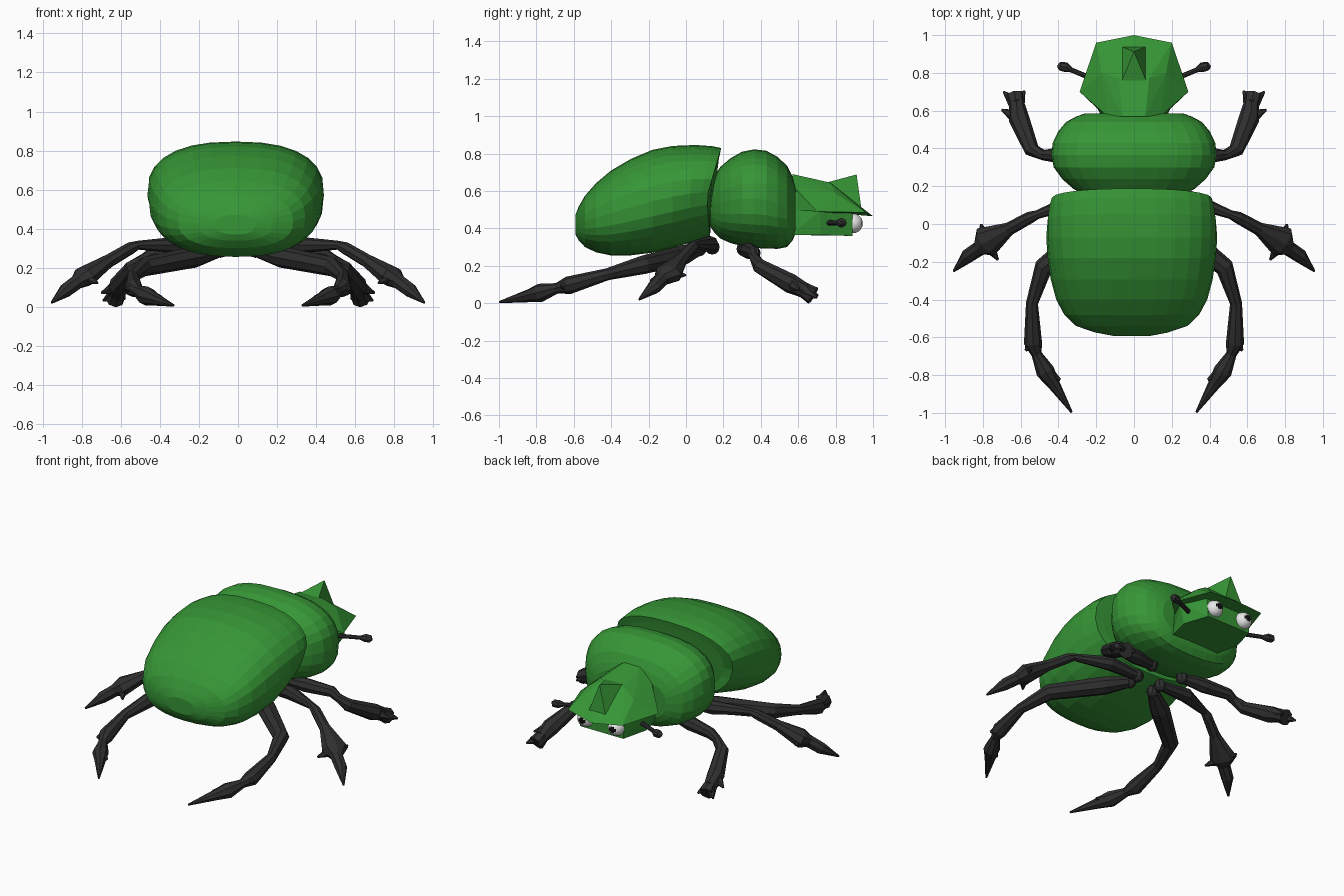
import bpy, bmesh, math
from mathutils import Vector

if "Cube" in bpy.data.objects:
    bpy.data.objects.remove(bpy.data.objects["Cube"])


def material(name, rgb):
    m = bpy.data.materials.new(name)
    m.diffuse_color = (*rgb, 1)
    m.use_nodes = True
    m.node_tree.nodes["Principled BSDF"].inputs["Base Color"].default_value = m.diffuse_color
    return m


GREEN = material("beetle green", (0.037, 0.305, 0.037))
DARK = material("leg charcoal", (0.028, 0.028, 0.028))
WHITE = material("eye white", (0.8, 0.8, 0.8))
BLACK = material("pupil black", (0.004, 0.004, 0.004))


def finish(bm, name, mat):
    bmesh.ops.recalc_face_normals(bm, faces=bm.faces)
    me = bpy.data.meshes.new(name)
    bm.to_mesh(me)
    bm.free()
    me.materials.append(mat)
    ob = bpy.data.objects.new(name, me)
    bpy.context.collection.objects.link(ob)
    return ob


def smooth_path(ctrl, steps=2):
    """Catmull-Rom curve through control points of any dimension."""
    c = [ctrl[0], *ctrl, ctrl[-1]]
    out = []
    for a, b, d, e in zip(c, c[1:], c[2:], c[3:]):
        for k in range(steps):
            t = k / steps
            out.append([q + t / 2 * (r - p + t * (2 * p - 5 * q + 4 * r - s + t * (3 * (q - r) + s - p)))
                        for p, q, r, s in zip(a, b, d, e)])
    return out + [list(ctrl[-1])]


def loft(bm, rings):
    """Skin a list of closed point rings and cap both ends."""
    vs = [[bm.verts.new(p) for p in r] for r in rings]
    n = len(vs[0])
    for a, b in zip(vs, vs[1:]):
        for i in range(n):
            bm.faces.new((a[i], a[(i + 1) % n], b[(i + 1) % n], b[i]))
    bm.faces.new(vs[0])
    bm.faces.new(vs[-1])


def body(name, ctrl, power, lip=lambda y, z: 0, tuck=lambda y, z: 1, sides=28):
    """Rounded shell lofted along y from (y, half width, top, bottom)."""
    rings = []
    for y, w, zt, zb in smooth_path(ctrl):
        ring = []
        for i in range(sides):
            a = 2 * math.pi * i / sides
            c, s = math.cos(a), math.sin(a)
            x = w * math.copysign(abs(c) ** (2 / power), c)
            z = (zt + zb) / 2 + (zt - zb) / 2 * math.copysign(abs(s) ** (2 / power), s)
            ring.append(Vector((x * tuck(y, z), y + lip(y, z), z)))
        rings.append(ring)
    # Front closes with a smaller ring
    mid = sum(rings[-1], Vector()) / sides
    rings.append([mid.lerp(p, 0.85) for p in rings[-1]])
    bm = bmesh.new()
    loft(bm, rings)
    return finish(bm, name, GREEN)


def tube(bm, path, sides=8):
    """Limb through (x, y, z, half width) points, flatter where it is widest."""
    pts = [Vector(p[:3]) for p in path]
    rings = []
    for i, p in enumerate(path):
        t = (pts[min(i + 1, len(pts) - 1)] - pts[max(i - 1, 0)]).normalized()
        side = t.cross(Vector((0, 0, 1))).normalized()
        up = side.cross(t)
        h = min(p[3], 0.02 + p[3] * 0.6, 0.055)
        rings.append([pts[i] + side * p[3] * math.cos(k * 2 * math.pi / sides)
                      + up * h * math.sin(k * 2 * math.pi / sides) for k in range(sides)])
    loft(bm, rings)


def hull(name, pts):
    """Faceted solid from points on the right side, mirrored across x."""
    bm = bmesh.new()
    for x, y, z in pts:
        for sx in ((1, -1) if x else (1,)):
            bm.verts.new((x * sx, y, z))
    bmesh.ops.convex_hull(bm, input=bm.verts)
    bmesh.ops.delete(bm, geom=[v for v in bm.verts if not v.link_faces], context='VERTS')
    return finish(bm, name, GREEN)


def ball(bm, c, r, u, v):
    res = bmesh.ops.create_uvsphere(bm, u_segments=u, v_segments=v, radius=r)
    bmesh.ops.translate(bm, verts=res["verts"], vec=c)


def limb(name, path, spikes=(), joint=0.04):
    """Mirrored limb; each spike is (path index, tip x, y, z)."""
    for side, sx in (("right", 1), ("left", -1)):
        bm = bmesh.new()
        pts = [(sx * x, y, z, w) for x, y, z, w in path]
        tube(bm, pts)
        if joint:
            ball(bm, pts[0][:3], joint, 8, 6)
        for i, x, y, z in spikes:
            tube(bm, [(*pts[i][:3], 0.045), (sx * x, y, z, 0.006)], 6)
        finish(bm, f"{name}_{side}", DARK)


# Wing case: front lip leans over the thorax, sides tuck in below a diagonal crease
def lip(y, z):
    k = min(1, max(0, (y + 0.05) / 0.17))
    return k * (0.3 * max(0, z - 0.58) + 0.1 * max(0, 0.5 - z))


def tuck(y, z):
    return 1 - 0.5 * max(0, min(0.7, y + 0.6) - z) * min(1, max(0, (y + 0.4) / 0.3))


wing_case = body("wing_case", [
    (-0.592, 0.10, 0.47, 0.37), (-0.54, 0.295, 0.575, 0.30), (-0.40, 0.40, 0.71, 0.255),
    (-0.18, 0.445, 0.82, 0.27), (0.02, 0.453, 0.846, 0.325), (0.115, 0.44, 0.83, 0.36)],
    2.45, lip, tuck)
wing_case.location.x = -0.012

# Thorax
body("thorax", [
    (0.13, 0.20, 0.64, 0.41), (0.185, 0.32, 0.73, 0.345), (0.30, 0.425, 0.81, 0.305),
    (0.43, 0.43, 0.815, 0.292), (0.54, 0.36, 0.735, 0.30), (0.585, 0.26, 0.63, 0.37)], 2.6)

# Head: lower block, flared shield and horn
hull("head_block", [(0.15, 0.56, 0.62), (0.17, 0.56, 0.365), (0.21, 0.72, 0.365),
                    (0.16, 0.89, 0.36), (0.17, 0.89, 0.48), (0.24, 0.72, 0.5)])
hull("head_shield", [(0.06, 0.57, 0.69), (0.14, 0.57, 0.63), (0.15, 0.57, 0.50),
                     (0.288, 0.70, 0.49), (0.20, 0.96, 0.485), (0, 1.0, 0.465),
                     (0.08, 0.77, 0.645), (0.17, 0.80, 0.585)])
hull("horn", [(0.068, 0.74, 0.58), (0.068, 0.94, 0.49), (0, 0.912, 0.688), (0.068, 0.75, 0.645)])

# Legs, from the root under the thorax to the foot
limb("front_leg", [
    (0.12, 0.31, 0.29, 0.03), (0.27, 0.335, 0.28, 0.045), (0.44, 0.365, 0.27, 0.035),
    (0.48, 0.365, 0.245, 0.028), (0.54, 0.39, 0.20, 0.04), (0.61, 0.56, 0.105, 0.055),
    (0.62, 0.63, 0.07, 0.042), (0.63, 0.68, 0.04, 0.05)],
    [(5, 0.70, 0.605, 0.07), (6, 0.69, 0.70, 0.03), (6, 0.58, 0.705, 0.04)])
limb("middle_leg", [
    (0.09, 0.14, 0.30, 0.03), (0.30, 0.13, 0.315, 0.045), (0.51, 0.05, 0.315, 0.023),
    (0.55, 0.035, 0.30, 0.032), (0.66, -0.025, 0.235, 0.035), (0.785, -0.095, 0.155, 0.085),
    (0.82, -0.13, 0.13, 0.04), (0.88, -0.17, 0.085, 0.038), (0.955, -0.25, 0.02, 0.006)],
    [(5, 0.72, -0.19, 0.12), (5, 0.81, 0.0, 0.15)])
limb("rear_leg", [
    (0.09, 0.07, 0.29, 0.035), (0.22, -0.02, 0.255, 0.062), (0.48, -0.23, 0.205, 0.05),
    (0.54, -0.42, 0.155, 0.032), (0.535, -0.63, 0.095, 0.048), (0.515, -0.69, 0.08, 0.028),
    (0.47, -0.78, 0.055, 0.05), (0.43, -0.84, 0.04, 0.035), (0.33, -0.997, 0.006, 0.006)],
    [(4, 0.575, -0.67, 0.09), (6, 0.39, -0.825, 0.05)])

# Antennae with clubbed tips
limb("antenna", [(0.20, 0.76, 0.43, 0.014), (0.33, 0.815, 0.43, 0.013),
                 (0.36, 0.83, 0.43, 0.026), (0.39, 0.835, 0.43, 0.024),
                 (0.405, 0.83, 0.43, 0.008)], joint=0)

# Eyes with a pupil patch facing forward
for side, sx in (("right", 1), ("left", -1)):
    bm = bmesh.new()
    ball(bm, (0, 0, 0), 0.053, 24, 16)
    ob = finish(bm, f"eye_{side}", WHITE)
    ob.data.materials.append(BLACK)
    look = Vector((0, 1, 0))
    for f in ob.data.polygons:
        f.use_smooth = True
        if f.center.normalized().dot(look) > 0.91:
            f.material_index = 1
    ob.location = (0.113 * sx, 0.892, 0.427)
